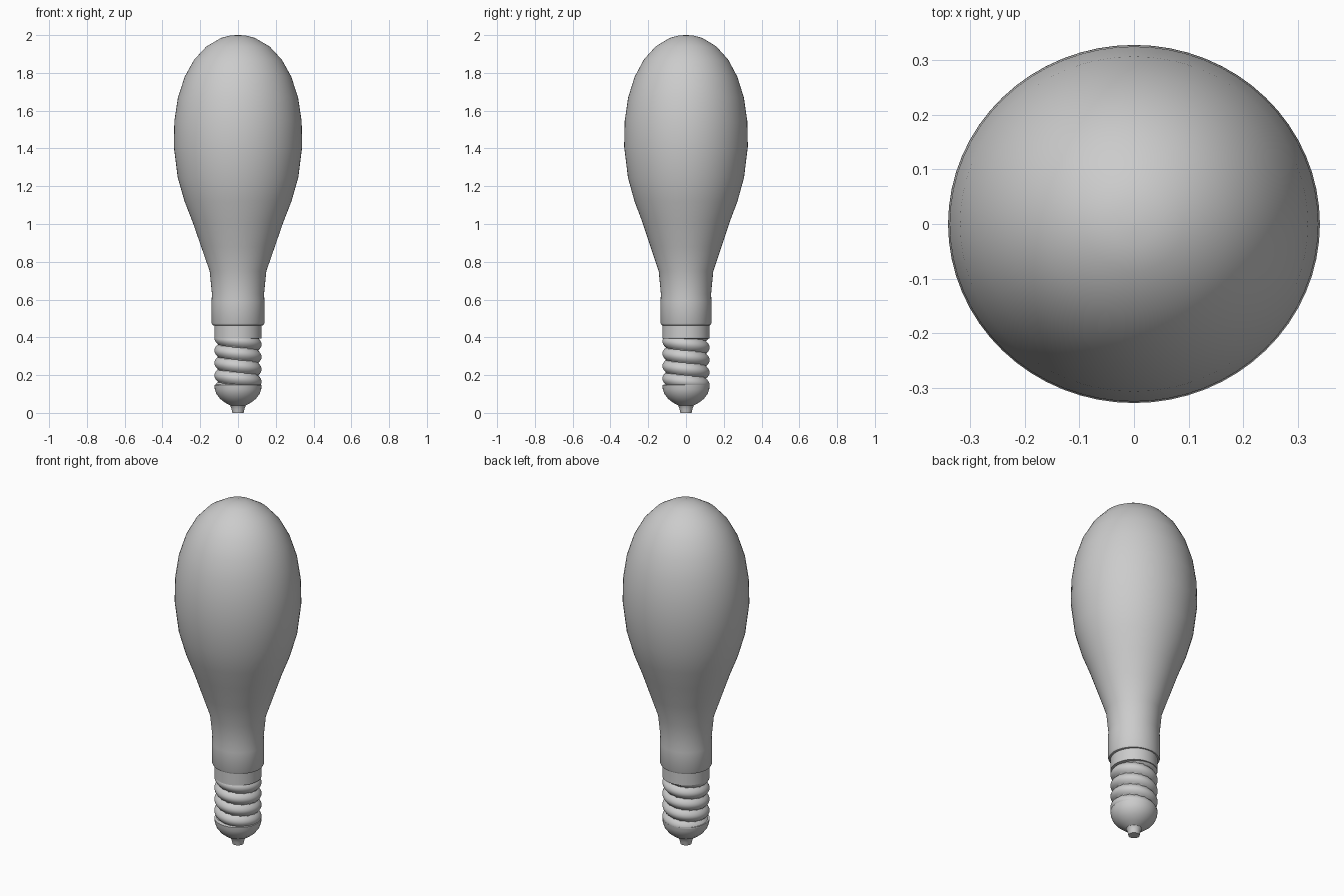
import bpy, bmesh, math

if "Cube" in bpy.data.objects:
    bpy.data.objects.remove(bpy.data.objects["Cube"])

grey = bpy.data.materials.new("soft grey")
grey.diffuse_color = (0.6, 0.6, 0.6, 1)
grey.use_nodes = True
grey.node_tree.nodes["Principled BSDF"].inputs["Base Color"].default_value = grey.diffuse_color


def revolve(name, rows, radius, segs=64, y_scale=1.0):
    """Skin stacked rings; radius(row, angle) gives the ring shape, ends are capped."""
    bm = bmesh.new()
    rings = []
    for row in rows:
        ring = []
        for i in range(segs):
            a = 2 * math.pi * i / segs
            r = radius(row, a)
            ring.append(bm.verts.new((r * math.cos(a), y_scale * r * math.sin(a), row[1])))
        rings.append(ring)
    for lo, hi in zip(rings, rings[1:]):
        for i in range(segs):
            j = (i + 1) % segs
            bm.faces.new((lo[i], lo[j], hi[j], hi[i]))
    bm.faces.new(rings[0][::-1])
    bm.faces.new(rings[-1])
    mesh = bpy.data.meshes.new(name)
    bm.to_mesh(mesh)
    bm.free()
    mesh.materials.append(grey)
    obj = bpy.data.objects.new(name, mesh)
    bpy.context.collection.objects.link(obj)
    bpy.ops.object.select_all(action='DESELECT')
    obj.select_set(True)
    bpy.context.view_layer.objects.active = obj
    bpy.ops.object.shade_smooth_by_angle(angle=math.radians(40))
    return obj


def plain(row, angle):
    return row[0]


# Glass bulb with its neck
bulb = [(0.125, 0.462), (0.135, 0.465), (0.14, 0.475), (0.14, 0.59), (0.138, 0.63),
        (0.15, 0.75), (0.195, 0.88), (0.24, 1.01), (0.283, 1.12), (0.319, 1.245),
        (0.34, 1.41), (0.337, 1.545), (0.318, 1.67), (0.282, 1.78), (0.232, 1.87),
        (0.167, 1.94), (0.09, 1.985), (0.04, 1.998), (0.004, 2.0)]
revolve("glass_bulb", bulb, plain, y_scale=0.963)

# Smooth collar under the neck
revolve("collar", [(0.105, 0.392), (0.125, 0.394), (0.125, 0.47)], plain)

# Screw thread: rounded ridge winding around the core
PITCH = 0.066


def thread(row, angle):
    phase = row[1] / PITCH + angle / (2 * math.pi)
    return 0.103 + 0.022 * abs(math.sin(math.pi * phase)) ** 0.7


revolve("screw_thread", [(0, 0.14 + 0.26 * k / 64) for k in range(65)], thread)

# Rounded base cup
cup = [(0.03, 0.035), (0.045, 0.042), (0.07, 0.055), (0.095, 0.075), (0.114, 0.1),
       (0.123, 0.125), (0.125, 0.148), (0.105, 0.152)]
revolve("base_cup", cup, plain)

# Contact tip
revolve("contact_tip", [(0.03, 0.0), (0.034, 0.02), (0.042, 0.042), (0.05, 0.05)], plain, 32)
